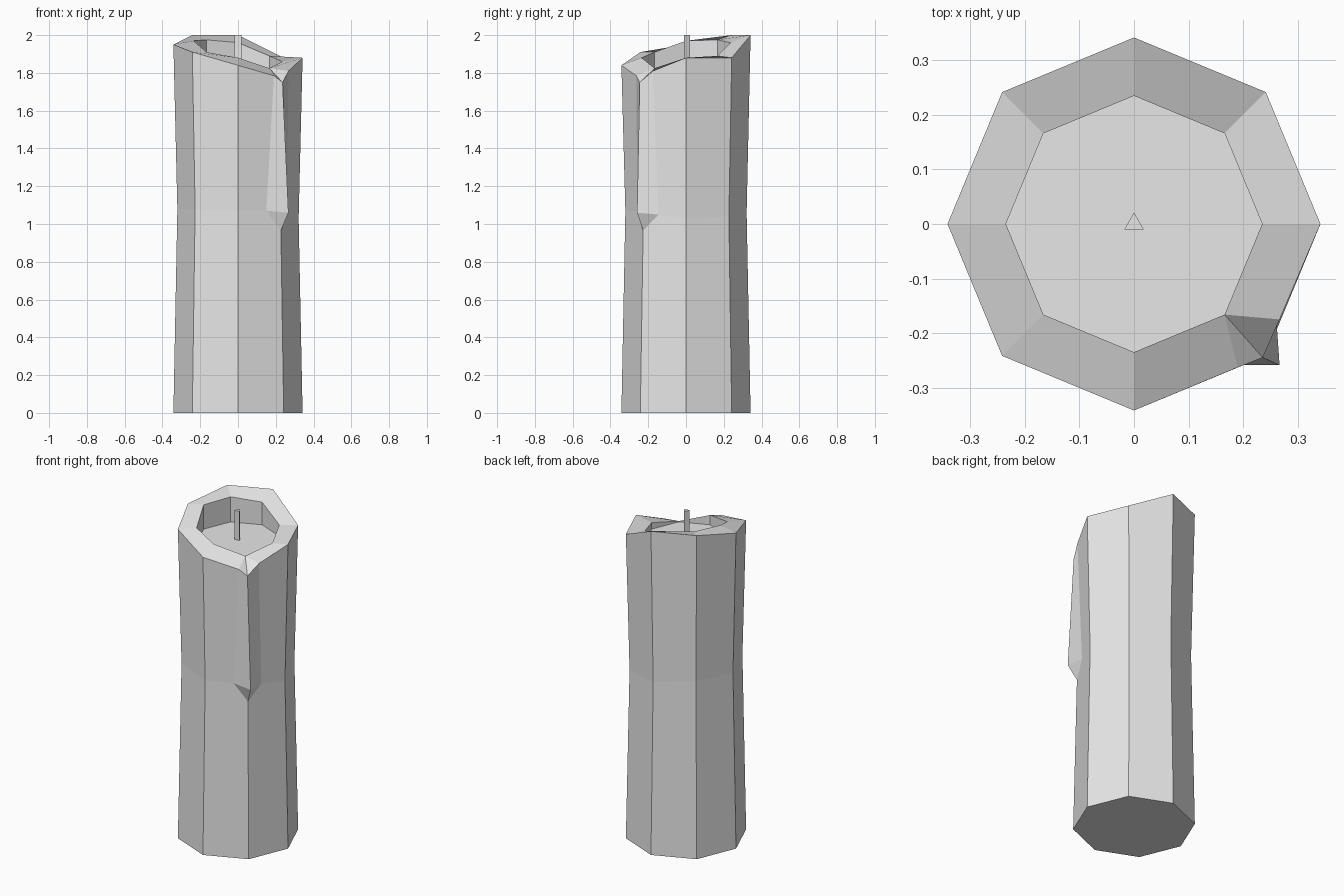
import bpy
import bmesh
from math import cos, sin, pi

cube = bpy.data.objects.get("Cube")
if cube:
    bpy.data.objects.remove(cube, do_unlink=True)

SIDES = 8
CORNER = 7          # the corner carrying the wax drip
FLOOR = 1.82

wax = bpy.data.materials.new("light_grey_wax")
wax.use_nodes = True
grey = (0.8, 0.8, 0.8, 1)
wax.diffuse_color = grey
wax.node_tree.nodes["Principled BSDF"].inputs["Base Color"].default_value = grey


def finish(bm, name):
    bmesh.ops.recalc_face_normals(bm, faces=bm.faces)
    mesh = bpy.data.meshes.new(name)
    bm.to_mesh(mesh)
    bm.free()
    mesh.materials.append(wax)
    obj = bpy.data.objects.new(name, mesh)
    bpy.context.collection.objects.link(obj)
    return obj


def ring(bm, radius, heights):
    return [bm.verts.new((radius * cos(2 * pi * i / SIDES),
                          radius * sin(2 * pi * i / SIDES), z))
            for i, z in enumerate(heights)]


# Candle body: rings start at +x and run counter-clockwise
bm = bmesh.new()
base = ring(bm, 0.342, [0] * SIDES)
waist = ring(bm, 0.321, [1.03, 1.04, 1.06, 1.09, 1.08, 1.08, 1.07, 0.965])
rim = ring(bm, 0.342, [1.88, 1.88, 2.0, 2.0, 1.95, 1.91, 1.84, 1.75])
lip = ring(bm, 0.235, [1.86, 1.89, 1.96, 1.975, 1.97, 1.91, 1.88, 1.825])
floor = ring(bm, 0.235, [FLOOR] * SIDES)
bm.faces.new(base)
bm.faces.new(floor)

for i in range(SIDES):
    j = (i + 1) % SIDES
    bm.faces.new((lip[i], lip[j], floor[j], floor[i]))
    if CORNER not in (i, j):
        for low, high in ((base, waist), (waist, rim), (rim, lip)):
            bm.faces.new((low[i], low[j], high[j], high[i]))

# Wax drip running down the front left corner
rim[CORNER].co = (0.236, -0.245, 1.75)
tip = bm.verts.new((0.267, -0.259, 1.06))
foot, spout, inner = waist[CORNER], rim[CORNER], lip[CORNER]
drip_sides = (
    (CORNER - 1, (0.15, -0.258, 1.07), (0.19, -0.263, 1.785)),
    (0, (0.259, -0.145, 1.05), (0.267, -0.175, 1.81)),
)
for k, low_point, high_point in drip_sides:
    low, high = bm.verts.new(low_point), bm.verts.new(high_point)
    for face in (
        (base[k], base[CORNER], foot, low, waist[k]),
        (waist[k], low, high, rim[k]),
        (low, tip, spout, high),
        (low, foot, tip),
        (rim[k], high, inner, lip[k]),
        (high, spout, inner),
    ):
        bm.faces.new(face)
finish(bm, "candle_body")

# Three-sided wick
bm = bmesh.new()
bmesh.ops.create_cone(bm, cap_ends=True, segments=3, radius1=0.021,
                      radius2=0.021, depth=2.0 - FLOOR)
bmesh.ops.translate(bm, verts=bm.verts, vec=(0, 0, (2.0 + FLOOR) / 2))
finish(bm, "wick")
